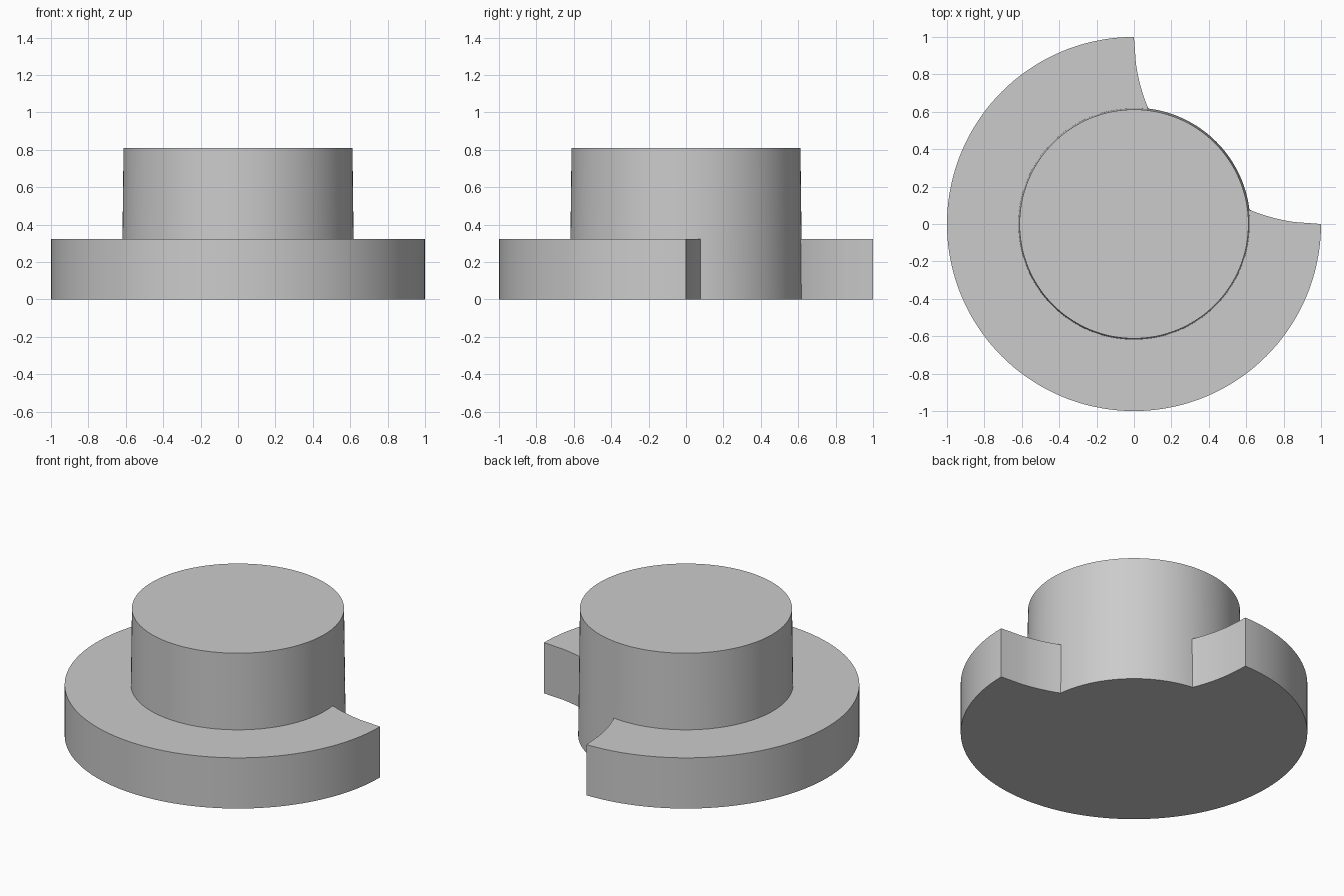
import bpy, bmesh, math

cube = bpy.data.objects.get("Cube")
if cube:
    bpy.data.objects.remove(cube, do_unlink=True)

FLANGE_TOP, HEIGHT = 0.323, 0.808
BASE_R, TOP_R = 0.622, 0.612


def post_radius(z):
    return BASE_R + (TOP_R - BASE_R) * z / HEIGHT


def flange_radius(a):
    # unit disc with a unit-radius bite centred on the (1, 1) corner
    if a >= math.pi / 2:
        return 1.0
    k = math.cos(a) + math.sin(a)
    return k - math.sqrt(max(k * k - 1, 0))


def span(a, b, n):
    return [a + (b - a) * i / n for i in range(n)]


# Angles where the bite meets the central post
r = post_radius(FLANGE_TOP / 2)
half = math.acos((r * r + 1) / (2 * r) / math.sqrt(2))
first, last = math.pi / 4 - half, math.pi / 4 + half
angles = (span(0, first, 10) + span(first, last, 32)
          + span(last, math.pi / 2, 10) + span(math.pi / 2, math.tau, 108))

bm = bmesh.new()


def ring(z, flange):
    verts = []
    for a in angles:
        rad = post_radius(z)
        if flange and not first - 1e-6 <= a <= last + 1e-6:
            rad = max(rad, flange_radius(a))
        verts.append(bm.verts.new((rad * math.cos(a), rad * math.sin(a), z)))
    return verts


# Flange wall, flange top and tapered post wall, closed by flat caps
rings = [ring(0, True), ring(FLANGE_TOP, True),
         ring(FLANGE_TOP, False), ring(HEIGHT, False)]
n = len(angles)
for low, high in zip(rings, rings[1:]):
    for i in range(n):
        j = (i + 1) % n
        bm.faces.new((low[i], low[j], high[j], high[i]))
bm.faces.new(rings[0][::-1])
bm.faces.new(rings[-1])
bmesh.ops.remove_doubles(bm, verts=bm.verts, dist=1e-5)
bmesh.ops.recalc_face_normals(bm, faces=bm.faces)

mesh = bpy.data.meshes.new("notched_flange_post")
bm.to_mesh(mesh)
bm.free()
body = bpy.data.objects.new("notched_flange_post", mesh)
bpy.context.collection.objects.link(body)

# Plain grey
grey = bpy.data.materials.new("plain_grey")
grey.use_nodes = True
colour = (0.6, 0.6, 0.6, 1)
grey.diffuse_color = colour
grey.node_tree.nodes["Principled BSDF"].inputs["Base Color"].default_value = colour
mesh.materials.append(grey)

bpy.ops.object.select_all(action="DESELECT")
body.select_set(True)
bpy.context.view_layer.objects.active = body
bpy.ops.object.shade_smooth_by_angle(angle=math.radians(25))
